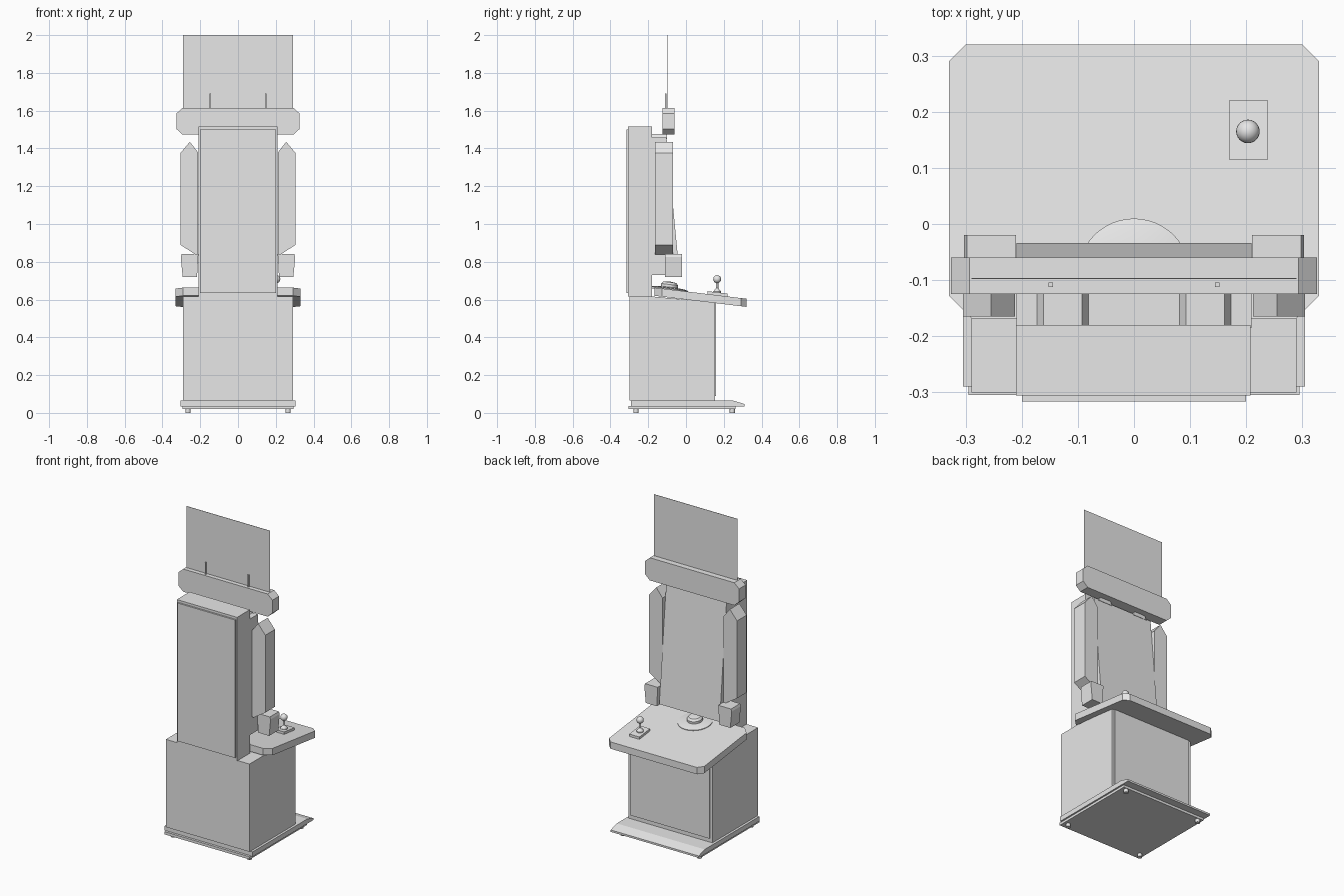
import bpy, bmesh, math
from mathutils import Vector

if "Cube" in bpy.data.objects:
    bpy.data.objects.remove(bpy.data.objects["Cube"], do_unlink=True)

grey = bpy.data.materials.new("plain grey")
grey.use_nodes = True
grey.diffuse_color = (0.8, 0.8, 0.8, 1)
grey.node_tree.nodes["Principled BSDF"].inputs["Base Color"].default_value = (0.8, 0.8, 0.8, 1)


def finish(name, bm):
    bmesh.ops.recalc_face_normals(bm, faces=bm.faces)
    mesh = bpy.data.meshes.new(name)
    bm.to_mesh(mesh)
    bm.free()
    mesh.materials.append(grey)
    obj = bpy.data.objects.new(name, mesh)
    bpy.context.collection.objects.link(obj)
    return obj


def prism(name, outline, axis, start, end):
    """Extrude a 2D outline along x, y or z; the outline uses the other two axes in order."""
    bm = bmesh.new()
    rings = []
    for depth in (start, end):
        ring = []
        for point in outline:
            co = list(point)
            co.insert("xyz".index(axis), depth)
            ring.append(bm.verts.new(co))
        rings.append(ring)
    low, high = rings
    bm.faces.new(low)
    bm.faces.new(high)
    for i in range(len(low)):
        j = (i + 1) % len(low)
        bm.faces.new((low[i], low[j], high[j], high[i]))
    return finish(name, bm)


def box(name, x, y, z):
    return prism(name, [(x[0], y[0]), (x[1], y[0]), (x[1], y[1]), (x[0], y[1])], "z", *z)


def lathe(name, profile, place, sides=32):
    """Spin a (radius, height) profile about a vertical axis."""
    bm = bmesh.new()
    verts = [bm.verts.new((r, 0, z)) for r, z in profile]
    edges = [bm.edges.new(pair) for pair in zip(verts, verts[1:])]
    bmesh.ops.spin(bm, geom=verts + edges, cent=(0, 0, 0), axis=(0, 0, 1),
                   angle=math.tau, steps=sides)
    bmesh.ops.remove_doubles(bm, verts=bm.verts, dist=0.0001)
    obj = finish(name, bm)
    obj.location = place
    bpy.ops.object.select_all(action="DESELECT")
    obj.select_set(True)
    bpy.context.view_layer.objects.active = obj
    bpy.ops.object.shade_smooth_by_angle(angle=math.radians(35))
    return obj


def slope(obj, rate):
    """Tilt a flat slab so it falls towards the player."""
    for v in obj.data.vertices:
        v.co.z -= rate * v.co.y


TILT = 0.121


def deck_height(y):
    return 0.643 - TILT * y


# Base with feet
box("base_lower", (-0.295, 0.295), (-0.305, 0.262), (0.02, 0.037))
prism("base_kick_plate", [(-0.29, 0.035), (0.31, 0.035), (0.31, 0.047),
                          (0.25, 0.065), (-0.29, 0.065)], "x", -0.305, 0.305)
for side, sx in (("left", 1), ("right", -1)):
    for end, y in (("front", -0.265), ("back", 0.245)):
        lathe(f"foot_{end}_{side}", [(0, 0), (0.014, 0), (0.014, 0.021), (0, 0.021)],
              (0.265 * sx, y, 0), 16)

# Lower cabinet and its door
prism("lower_cabinet", [(-0.3, 0.065), (0.153, 0.065), (0.153, 0.585),
                        (-0.165, 0.615), (-0.3, 0.615)], "x", -0.29, 0.29)
box("cabinet_door", (-0.275, 0.275), (0.15, 0.16), (0.09, 0.585))

# Upper cabinet with service panel
box("upper_cabinet", (-0.21, 0.208), (-0.306, -0.18), (0.615, 1.515))
box("service_panel", (-0.2, 0.2), (-0.316, -0.3), (0.635, 1.5))

# Leaning screen
prism("screen", [(-0.185, 0.73), (-0.034, 0.73), (-0.103, 1.457), (-0.185, 1.457)],
      "x", -0.209, 0.209)

# Sloping control deck
deck = prism("control_deck", [(-0.29, -0.168), (0.29, -0.168), (0.33, -0.128), (0.33, 0.29),
                              (0.3, 0.32), (-0.3, 0.32), (-0.33, 0.29), (-0.33, -0.128)],
             "z", 0.6, 0.643)
slope(deck, TILT)

# Central dial
dial = lathe("dial", [(0, -0.005), (0.1, -0.005), (0.1, 0.004), (0.08, 0.009), (0.045, 0.012),
                      (0.045, 0.026), (0.034, 0.038), (0, 0.042)],
             (0, -0.09, deck_height(-0.09)), 48)
dial.rotation_euler.x = -math.atan(TILT)

# Joystick
plate = box("joystick_plate", (0.169, 0.239), (0.115, 0.22), (0.635, 0.658))
slope(plate, TILT)
stick_z = deck_height(0.165) + 0.012
lathe("joystick_boot", [(0, 0), (0.021, 0), (0.021, 0.007), (0.012, 0.018), (0.006, 0.025),
                        (0.006, 0.07), (0, 0.07)], (0.203, 0.165, stick_z), 24)
ball_profile = [(0.021 * math.cos(a), 0.021 * math.sin(a))
                for a in (math.pi * (i / 12 - 0.5) for i in range(13))]
lathe("joystick_ball", ball_profile, (0.203, 0.165, 0.708), 24)

# Mirrored parts: side lights, speakers, mounts, pins
for side, sx in (("left", 1), ("right", -1)):
    wing = [(0.305, 1.375), (0.255, 1.435), (0.212, 1.38), (0.212, 0.838),
            (0.225, 0.838), (0.305, 0.89)]
    prism(f"side_light_{side}", [(x * sx, z) for x, z in wing], "y", -0.165, -0.07)
    speaker = [(0.217, 0.72), (0.293, 0.72), (0.303, 0.825), (0.298, 0.84), (0.21, 0.84)]
    prism(f"speaker_{side}", [(x * sx, z) for x, z in speaker], "y", -0.11, -0.02)
    mount = [(0.077, 1.45), (0.177, 1.45), (0.161, 1.477), (0.093, 1.477)]
    prism(f"sign_mount_{side}", [(x * sx, z) for x, z in mount], "y", -0.18, -0.1)
    cx = 0.148 * sx
    box(f"sign_pin_{side}", (cx - 0.004, cx + 0.004), (-0.112, -0.104), (1.6, 1.69))

# Chamfered sign box and thin header card
prism("sign_box", [(-0.293, 1.473), (0.293, 1.473), (0.326, 1.503), (0.326, 1.585),
                   (0.293, 1.615), (-0.293, 1.615), (-0.326, 1.585), (-0.326, 1.503)],
      "y", -0.125, -0.06)
box("header_card", (-0.29, 0.29), (-0.098, -0.096), (1.6, 2.0))
